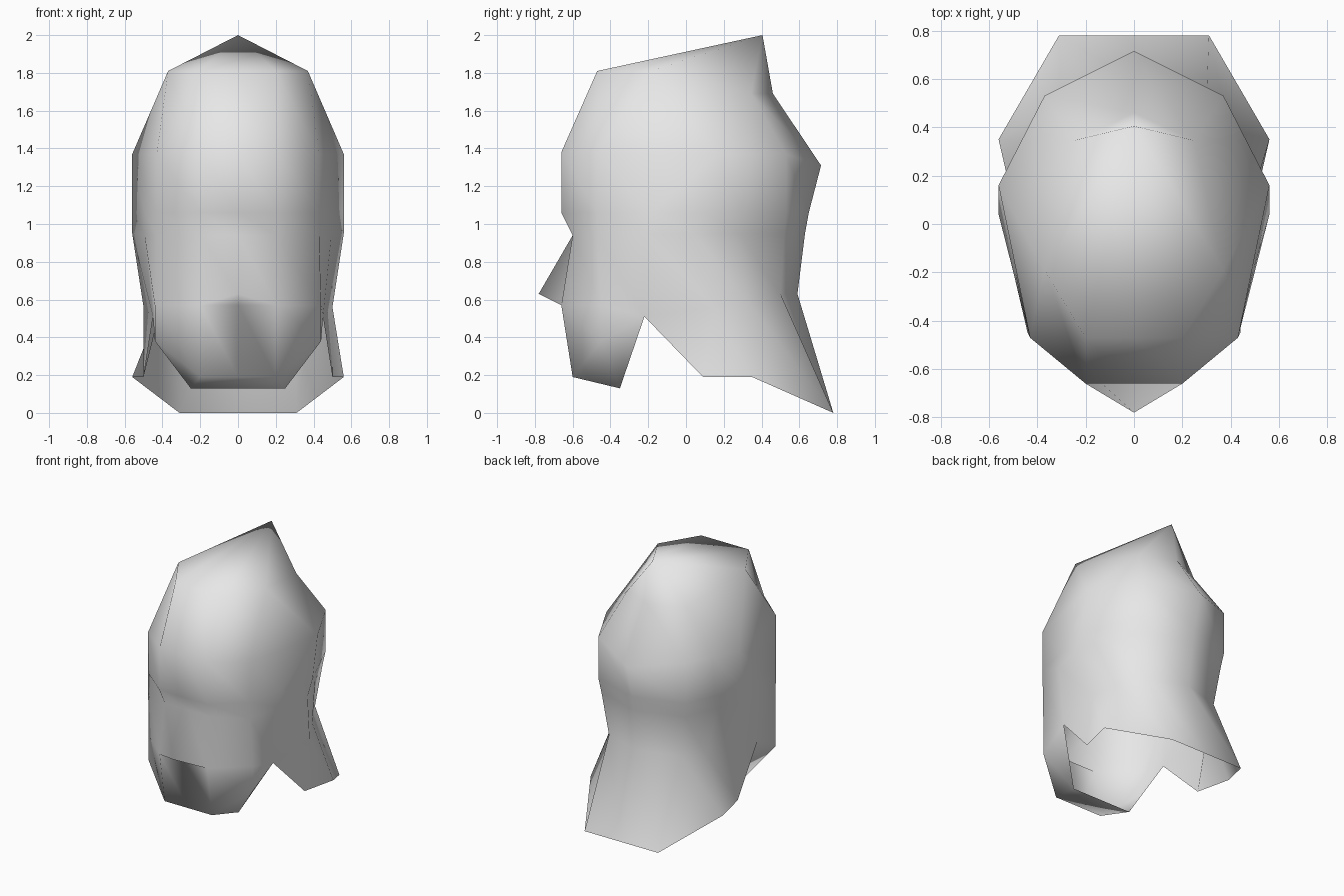
import bpy
import bmesh
from mathutils import Vector

cube = bpy.data.objects.get("Cube")
if cube:
    bpy.data.objects.remove(cube, do_unlink=True)


def points(*coords):
    return [Vector(c) for c in coords]


def middle(a, b):
    return (a + b) / 2


def on_centre(p):
    return Vector((0, p.y, p.z))


# Landmarks shared by several columns
apex, nose_tip, crown_back = points((0, 0.405, 2), (0, -0.78, 0.63), (0.25, 0.345, 1.69))
jaw_end, jaw_notch, neck_corner = points((0.25, -0.35, 0.13), (0.45, -0.22, 0.51), (0.56, 0.35, 0.19))

# Columns of the left half, each running from the apex down to the open rim
face = [apex] + points((0.2, -0.47, 1.81), (0.2, -0.66, 1.38), (0.2, -0.66, 1.06),
                       (0.2, -0.6, 0.94), (0.2, -0.66, 0.57), (0.2, -0.66, 0.57),
                       (0.2, -0.6, 0.19)) + [jaw_end]
cheek = [apex] + points((0.37, -0.19, 1.81), (0.43, -0.47, 1.37), (0.43, -0.47, 1.06),
                        (0.43, -0.47, 0.94), (0.44, -0.45, 0.57), (0.44, -0.45, 0.57),
                        (0.44, -0.45, 0.38)) + [jaw_end]


def back_column(crown, brow, ear, nape, neck, rim):
    return [apex, crown, brow, ear, nape, neck, neck, rim, rim]


side = back_column(crown_back, *points((0.56, 0.16, 1.37), (0.56, 0.1, 1.06), (0.56, 0.04, 0.95),
                                       (0.5, 0.15, 0.56), (0.5, 0.09, 0.19)))
back = back_column(crown_back, *points((0.37, 0.53, 1.37), (0.37, 0.53, 1.06), (0.35, 0.52, 0.95),
                                       (0.3, 0.5, 0.63), (0.31, 0.78, 0)))
spine = back_column(*points((0, 0.46, 1.69), (0, 0.715, 1.31), (0, 0.65, 1.06), (0, 0.63, 0.95),
                            (0, 0.59, 0.63), (0, 0.78, 0)))

# In-between columns follow their neighbours
nose = [on_centre(p) for p in face]
nose[0], nose[5] = apex, nose_tip
temple = [apex, cheek[1], side[2], middle(cheek[3], side[3]), middle(cheek[4], side[4])]
temple += [jaw_notch] * 4
rear_side = [middle(a, b) for a, b in zip(side, back)]
rear_side[7] = rear_side[8] = neck_corner

columns = [nose, face, cheek, temple, side, rear_side, back, spine]

# Join neighbouring columns, mirrored to both halves
bm = bmesh.new()
known = {}


def vertex(p, sign):
    key = (round(p.x * sign, 4) + 0.0, round(p.y, 4), round(p.z, 4))
    if key not in known:
        known[key] = bm.verts.new(key)
    return known[key]


for sign in (1, -1):
    for left, right in zip(columns, columns[1:]):
        for row in range(len(left) - 1):
            loop = (left[row], left[row + 1], right[row + 1], right[row])
            corners = list(dict.fromkeys(vertex(p, sign) for p in loop))
            if len(corners) > 2:
                bm.faces.new(corners[::sign])

bmesh.ops.recalc_face_normals(bm, faces=bm.faces)
# Keep the open shell facing outwards
if sum(f.normal.dot(f.calc_center_median() - Vector((0, 0, 1))) for f in bm.faces) < 0:
    bmesh.ops.reverse_faces(bm, faces=bm.faces)
for f in bm.faces:
    f.smooth = True

mesh = bpy.data.meshes.new("head")
bm.to_mesh(mesh)
bm.free()
head = bpy.data.objects.new("head", mesh)
bpy.context.collection.objects.link(head)

# Plain grey material
grey = bpy.data.materials.new("light grey")
grey.use_nodes = True
colour = (0.8, 0.8, 0.8, 1)
grey.diffuse_color = colour
grey.node_tree.nodes["Principled BSDF"].inputs["Base Color"].default_value = colour
mesh.materials.append(grey)
